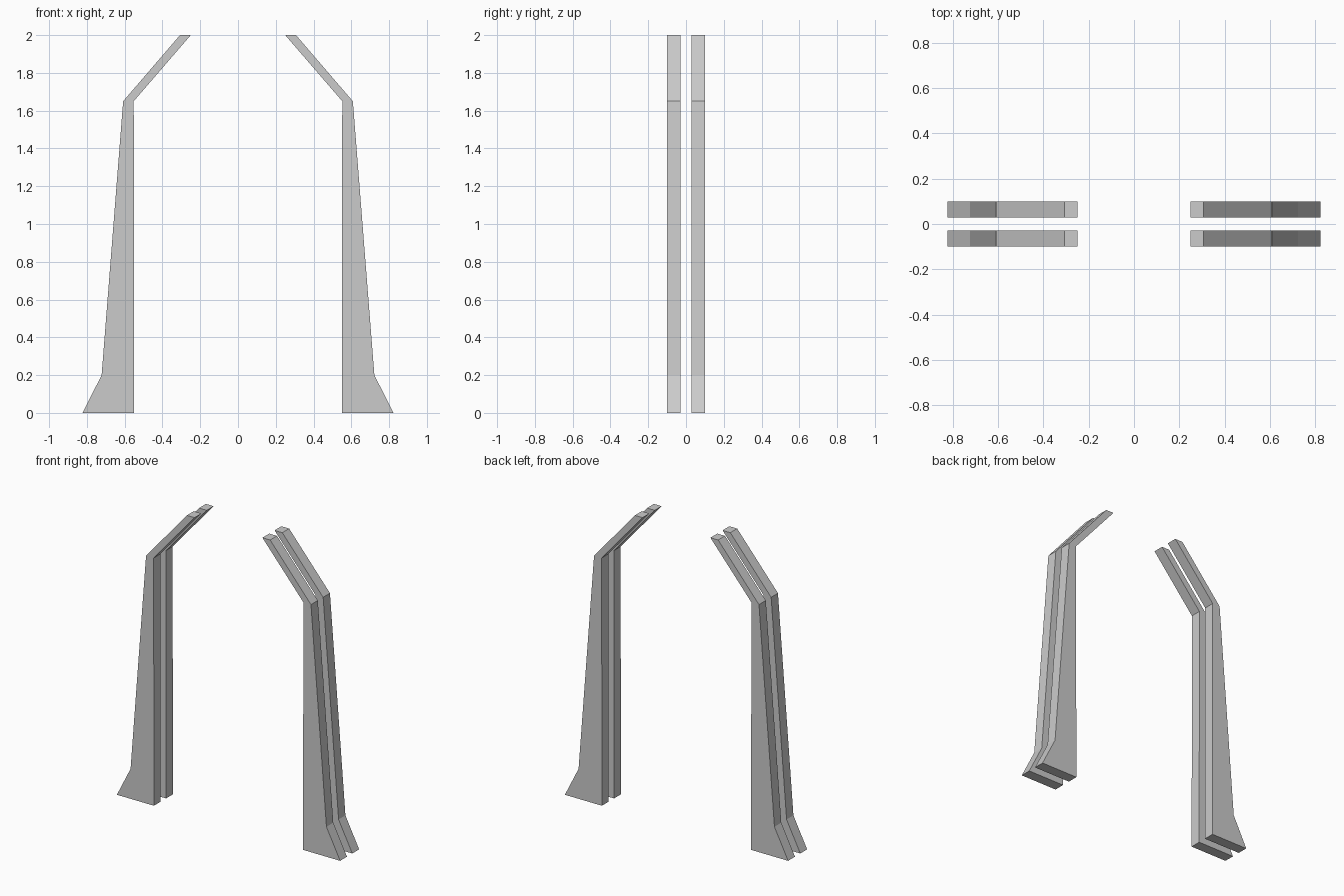
import bpy, bmesh

if "Cube" in bpy.data.objects:
    bpy.data.objects.remove(bpy.data.objects["Cube"])

grey = bpy.data.materials.new("light grey")
grey.diffuse_color = (0.6, 0.6, 0.6, 1)
grey.use_nodes = True
grey.node_tree.nodes["Principled BSDF"].inputs["Base Color"].default_value = grey.diffuse_color

# Side profile of one leg: flared foot, tapering post, inward-leaning arm
PROFILE = [(0.55, 0), (0.823, 0), (0.722, 0.2), (0.608, 1.65),
           (0.307, 2.0), (0.25, 2.0), (0.552, 1.65)]
INNER, OUTER = 0.028, 0.1


def plate(name, sx, sy):
    """Extrude the profile through the plate thickness, mirrored by sx, sy."""
    bm = bmesh.new()
    base = bm.faces.new([bm.verts.new((sx * x, sy * INNER, z)) for x, z in PROFILE])
    ext = bmesh.ops.extrude_face_region(bm, geom=[base], use_keep_orig=True)
    moved = [g for g in ext["geom"] if isinstance(g, bmesh.types.BMVert)]
    bmesh.ops.translate(bm, verts=moved, vec=(0, sy * (OUTER - INNER), 0))
    bmesh.ops.recalc_face_normals(bm, faces=bm.faces)
    mesh = bpy.data.meshes.new(name)
    bm.to_mesh(mesh)
    bm.free()
    mesh.materials.append(grey)
    bpy.context.collection.objects.link(bpy.data.objects.new(name, mesh))


# Two paired plates on each side
for side, sx in (("left", -1), ("right", 1)):
    for depth, sy in (("front", -1), ("back", 1)):
        plate(f"{side}_{depth}_support_plate", sx, sy)
